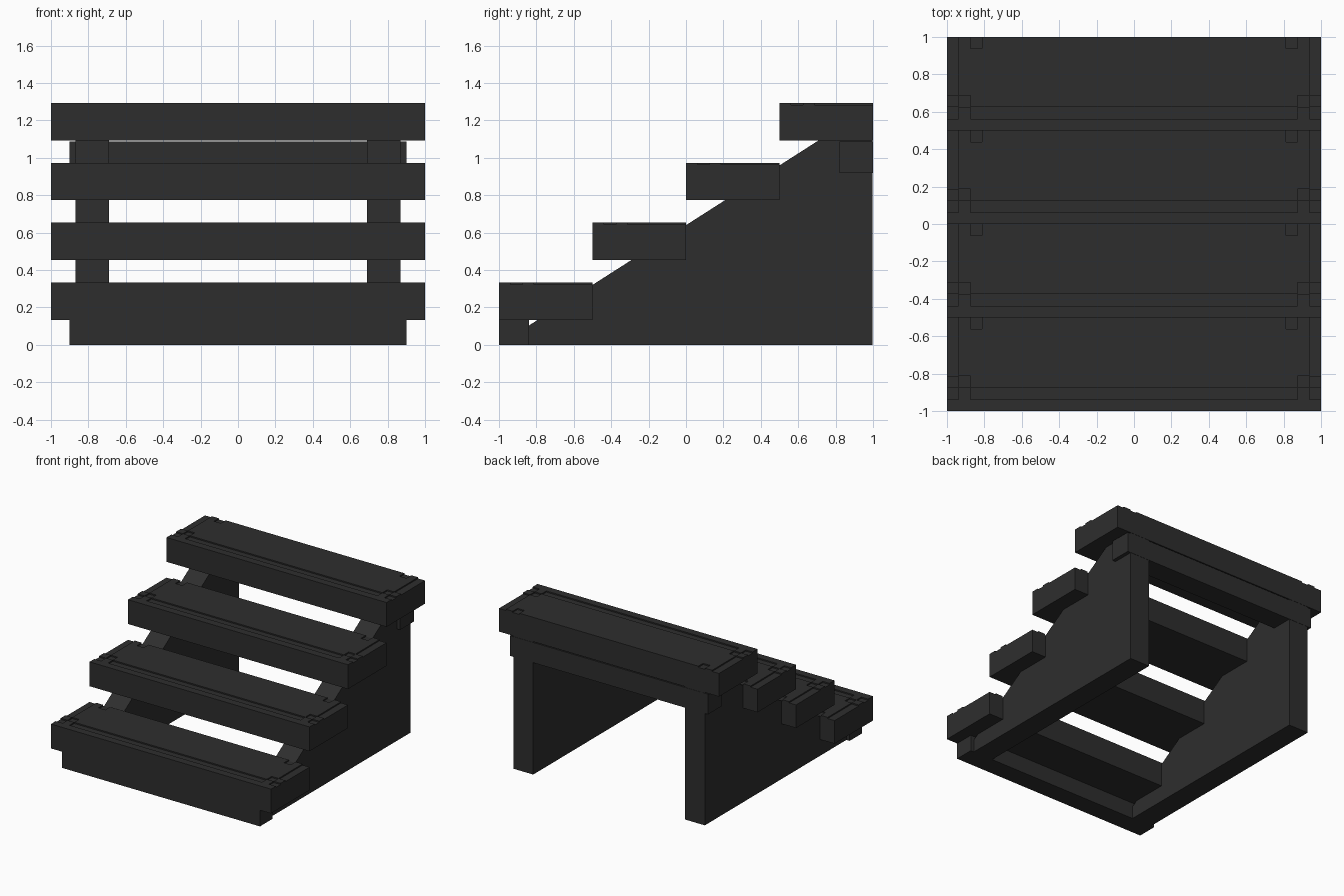
import bpy
import bmesh

old = bpy.data.objects.get("Cube")
if old:
    bpy.data.objects.remove(old, do_unlink=True)

COLOUR = (0.027, 0.027, 0.027, 1.0)
mat = bpy.data.materials.new("charcoal")
mat.use_nodes = True
mat.diffuse_color = COLOUR
bsdf = mat.node_tree.nodes["Principled BSDF"]
bsdf.inputs["Base Color"].default_value = COLOUR
bsdf.inputs["Roughness"].default_value = 0.9

PX = 0.0625            # module of the tread relief
DEPTH = 0.01           # relief height
RISE, GOING = 0.32, 0.5
THICK, FIRST = 0.2, 0.133


def finish(name, bm):
    bmesh.ops.recalc_face_normals(bm, faces=bm.faces)
    mesh = bpy.data.meshes.new(name)
    bm.to_mesh(mesh)
    bm.free()
    mesh.materials.append(mat)
    obj = bpy.data.objects.new(name, mesh)
    bpy.context.collection.objects.link(obj)
    return obj


def box_mesh(x, y, z):
    """Box spanning the (low, high) pairs x, y and z."""
    bm = bmesh.new()
    bmesh.ops.create_cube(bm, size=1)
    for v in bm.verts:
        for i, (a, b) in enumerate((x, y, z)):
            v.co[i] = b if v.co[i] > 0 else a
    return bm


def is_raised(x, row):
    """Relief rule: x is the distance from the middle, row counts from the front."""
    if row < 1:
        return True
    if x > 1 - PX:                       # end strip, one small block left standing
        return 2 < row < 3
    if x > 1 - 2 * PX:                   # column beside the end strip
        return not 2 < row < 3
    if row < 2:                          # long groove behind the nosing
        return False
    return not (x > 1 - 3 * PX and row > 7)   # small notch at the back


def tread(name, y0, z0):
    top = z0 + THICK - DEPTH
    bm = box_mesh((-1, 1), (y0, y0 + GOING), (z0, top))
    cuts = [((s * (1 - n * PX), 0, 0), (1, 0, 0)) for s in (-1, 1) for n in (1, 2, 3)]
    cuts += [((0, y0 + n * PX, 0), (0, 1, 0)) for n in (1, 2, 3, 7)]
    for point, normal in cuts:
        bmesh.ops.bisect_plane(bm, geom=bm.verts[:] + bm.edges[:] + bm.faces[:],
                               plane_co=point, plane_no=normal)
    raised = []
    for f in bm.faces:
        c = f.calc_center_median()
        if c.z > top - 0.001 and is_raised(abs(c.x), (c.y - y0) / PX):
            raised.append(f)
    out = bmesh.ops.extrude_face_region(bm, geom=raised)
    for v in out["geom"]:
        if isinstance(v, bmesh.types.BMVert):
            v.co.z += DEPTH
    return finish(name, bm)


def stringer(name, x0, x1):
    # Side profile: sloping front edge, flat top beneath the upper tread
    profile = [(-0.84, 0), (0.998, 0), (0.998, 1.1), (0.72, 1.1), (-0.84, 0.103)]
    bm = bmesh.new()
    face = bm.faces.new([bm.verts.new((x0, y, z)) for y, z in profile])
    out = bmesh.ops.extrude_face_region(bm, geom=[face], use_keep_orig=True)
    for v in out["geom"]:
        if isinstance(v, bmesh.types.BMVert):
            v.co.x = x1
    return finish(name, bm)


# Four treads climbing to the back
for i, label in enumerate(("bottom", "lower", "upper", "top")):
    tread(label + "_tread", -1 + i * GOING, FIRST + i * RISE)

# Side supports
stringer("left_stringer", 0.69, 0.87)
stringer("right_stringer", -0.87, -0.69)

# Cross boards
finish("front_kickboard", box_mesh((-0.9, 0.9), (-1, -0.84), (0, FIRST)))
finish("back_beam", box_mesh((-0.9, 0.9), (0.82, 1), (0.92, 1.086)))
